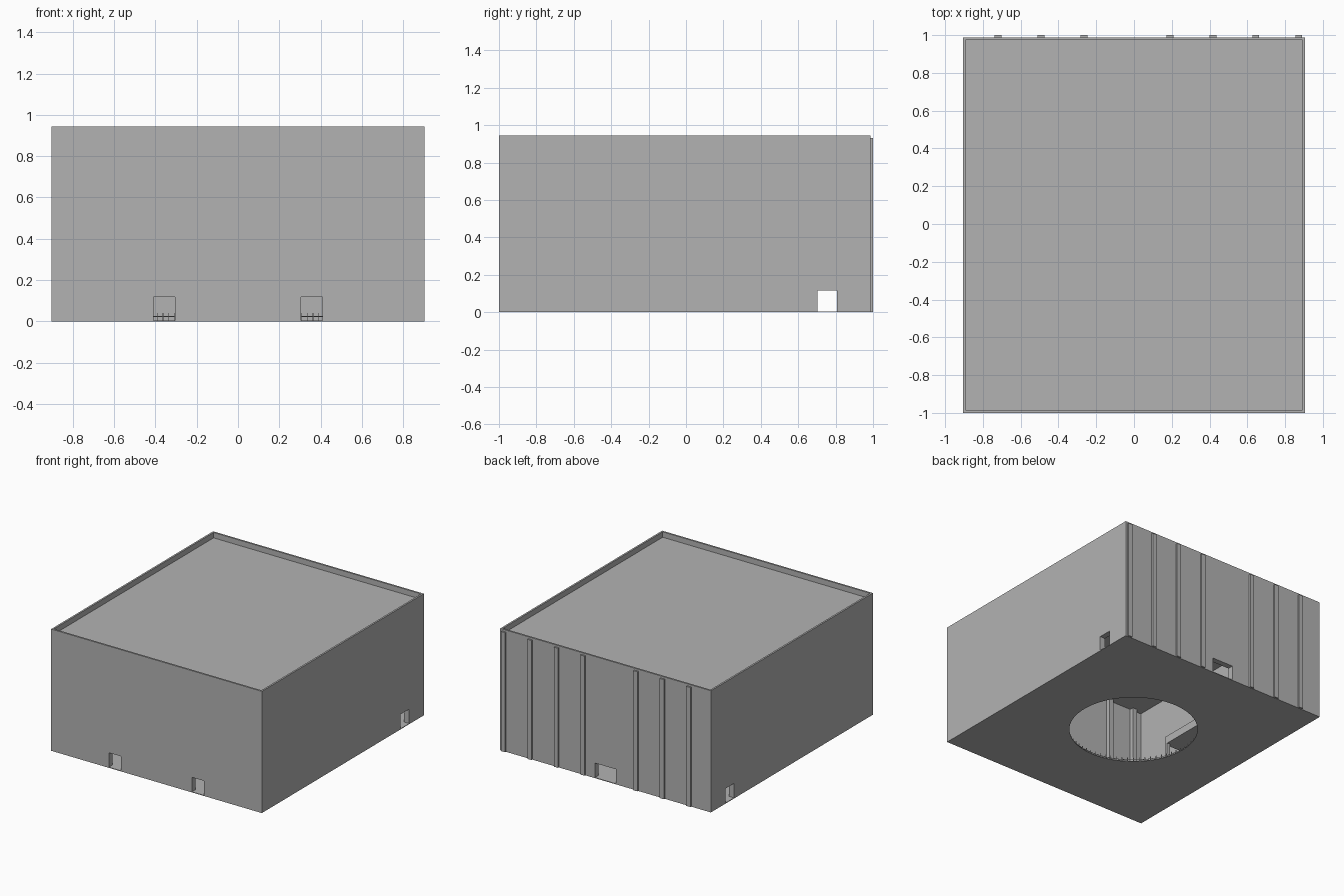
import bpy, bmesh, math

if "Cube" in bpy.data.objects:
    bpy.data.objects.remove(bpy.data.objects["Cube"])

W, Y0, Y1 = 0.905, -1.0, 0.987      # half width, front and back faces
H, T, FLOOR = 0.945, 0.014, 0.005   # height, wall and floor thickness
DOOR = 0.117                        # doorway head height
HOLE = 0.458

grey = bpy.data.materials.new("concrete grey")
grey.diffuse_color = (0.45, 0.45, 0.45, 1)
grey.use_nodes = True
grey.node_tree.nodes["Principled BSDF"].inputs["Base Color"].default_value = grey.diffuse_color


def finish(name, bm):
    bmesh.ops.recalc_face_normals(bm, faces=bm.faces)
    me = bpy.data.meshes.new(name)
    bm.to_mesh(me)
    bm.free()
    me.materials.append(grey)
    ob = bpy.data.objects.new(name, me)
    bpy.context.collection.objects.link(ob)
    return ob


def add_box(bm, x0, x1, y0, y1, z0, z1):
    v = [bm.verts.new((x, y, z)) for x in (x0, x1) for y in (y0, y1) for z in (z0, z1)]
    for f in ((0, 1, 3, 2), (4, 6, 7, 5), (0, 4, 5, 1), (2, 3, 7, 6), (0, 2, 6, 4), (1, 5, 7, 3)):
        bm.faces.new([v[i] for i in f])


def boxes(name, items):
    bm = bmesh.new()
    for it in items:
        add_box(bm, *it)
    return finish(name, bm)


def wall(name, a0, a1, doors, place, depth):
    """Extrude a wall outline notched by doorways; place maps (along, z) to 3D."""
    pts = [(a0, H), (a0, FLOOR)]
    for d0, d1 in doors:
        pts += [(d0, FLOOR), (d0, DOOR), (d1, DOOR), (d1, FLOOR)]
    pts += [(a1, FLOOR), (a1, H)]
    bm = bmesh.new()
    face = bm.faces.new([bm.verts.new(place(a, z)) for a, z in pts])
    ext = bmesh.ops.extrude_face_region(bm, geom=[face])
    moved = [g for g in ext["geom"] if isinstance(g, bmesh.types.BMVert)]
    bmesh.ops.translate(bm, vec=depth, verts=moved)
    return finish(name, bm)


# Outer walls with doorways
front_doors = [(-0.41, -0.305), (0.305, 0.41)]
back_doors = [(-0.09, 0.09)]
side_doors = [(0.703, 0.808)]
wall("front_wall", -W, W, front_doors, lambda a, z: (a, Y0, z), (0, T, 0))
wall("back_wall", -W, W, back_doors, lambda a, z: (a, Y1, z), (0, -T, 0))
for s, side in ((-1, "left"), (1, "right")):
    wall(side + "_wall", Y0 + T, Y1 - T, side_doors,
         lambda a, z: (s * W, a, z), (-s * T, 0, 0))

# Doorway linings projecting inward
F, J = 0.03, 0.01
lining = []
for doors, ya, yb in ((front_doors, Y0 + T, Y0 + T + F), (back_doors, Y1 - T - F, Y1 - T)):
    for a, b in doors:
        lining += [(a - J, a, ya, yb, FLOOR, DOOR), (b, b + J, ya, yb, FLOOR, DOOR),
                   (a - J, b + J, ya, yb, DOOR, DOOR + J)]
for s in (-1, 1):
    xa, xb = sorted((s * (W - T), s * (W - T - F)))
    for a, b in side_doors:
        lining += [(xa, xb, a - J, a, FLOOR, DOOR), (xa, xb, b, b + J, FLOOR, DOOR),
                   (xa, xb, a - J, b + J, DOOR, DOOR + J)]
boxes("door_linings", lining)

# Recessed flat roof behind the parapet
boxes("roof", [(-W + T, W - T, Y0 + T, Y1 - T, 0.892, 0.903)])

# Floor slab with a round opening
angles = [2 * math.pi * i / 96 for i in range(96)]
cy, hy = (Y0 + Y1) / 2, (Y1 - Y0) / 2
angles += [math.atan2(sy * hy, sx * W) % (2 * math.pi) for sx in (-1, 1) for sy in (-1, 1)]
angles.sort()
bm = bmesh.new()
rings = []
for a in angles:
    c, s = math.cos(a), math.sin(a)
    r = min(W / max(abs(c), 1e-6), hy / max(abs(s), 1e-6))
    rings.append([bm.verts.new((q * c, cy + q * s, z))
                  for q, z in ((HOLE, 0), (r, 0), (r, FLOOR), (HOLE, FLOOR))])
for i, p in enumerate(rings):
    n = rings[(i + 1) % len(rings)]
    for k in range(4):
        m = (k + 1) % 4
        bm.faces.new((p[k], n[k], n[m], p[m]))
finish("floor_slab", bm)

# Pilasters on the outside of the back wall
columns = [-0.72, -0.4925, -0.265, 0.19, 0.4175, 0.645, 0.872]
boxes("back_pilasters", [(x - 0.018, x + 0.018, Y1 - 0.002, 1.0, 0.002, 0.93) for x in columns])

# Inner columns along the front wall
inner = [s * x for s in (-1, 1) for x in (0.14, 0.59, 0.81)]
boxes("inner_columns", [(x - 0.018, x + 0.018, Y0 + T, Y0 + 0.045, FLOOR, 0.892) for x in inner])

# Gallery along the left inner wall, with its supports
gallery = [(-W + T, -0.7, -0.49, 0.5, 0.35, 0.365), (-0.71, -0.7, -0.49, 0.5, 0.365, 0.41)]
gallery += [(-0.725, -0.7, y, y + 0.025, FLOOR, 0.35) for y in (-0.49, 0, 0.475)]
boxes("gallery", gallery)

# Low railing around the opening
R = 0.475
boxes("railing_posts", [(R * math.cos(a) - 0.002, R * math.cos(a) + 0.002,
                         cy + R * math.sin(a) - 0.002, cy + R * math.sin(a) + 0.002, FLOOR, 0.04)
                        for a in (2 * math.pi * i / 72 for i in range(72))])
bpy.ops.mesh.primitive_torus_add(major_radius=R, minor_radius=0.002, major_segments=72,
                                 minor_segments=6, location=(0, cy, 0.023))
rail = bpy.context.object
rail.name = "railing_rail"
rail.data.materials.append(grey)
